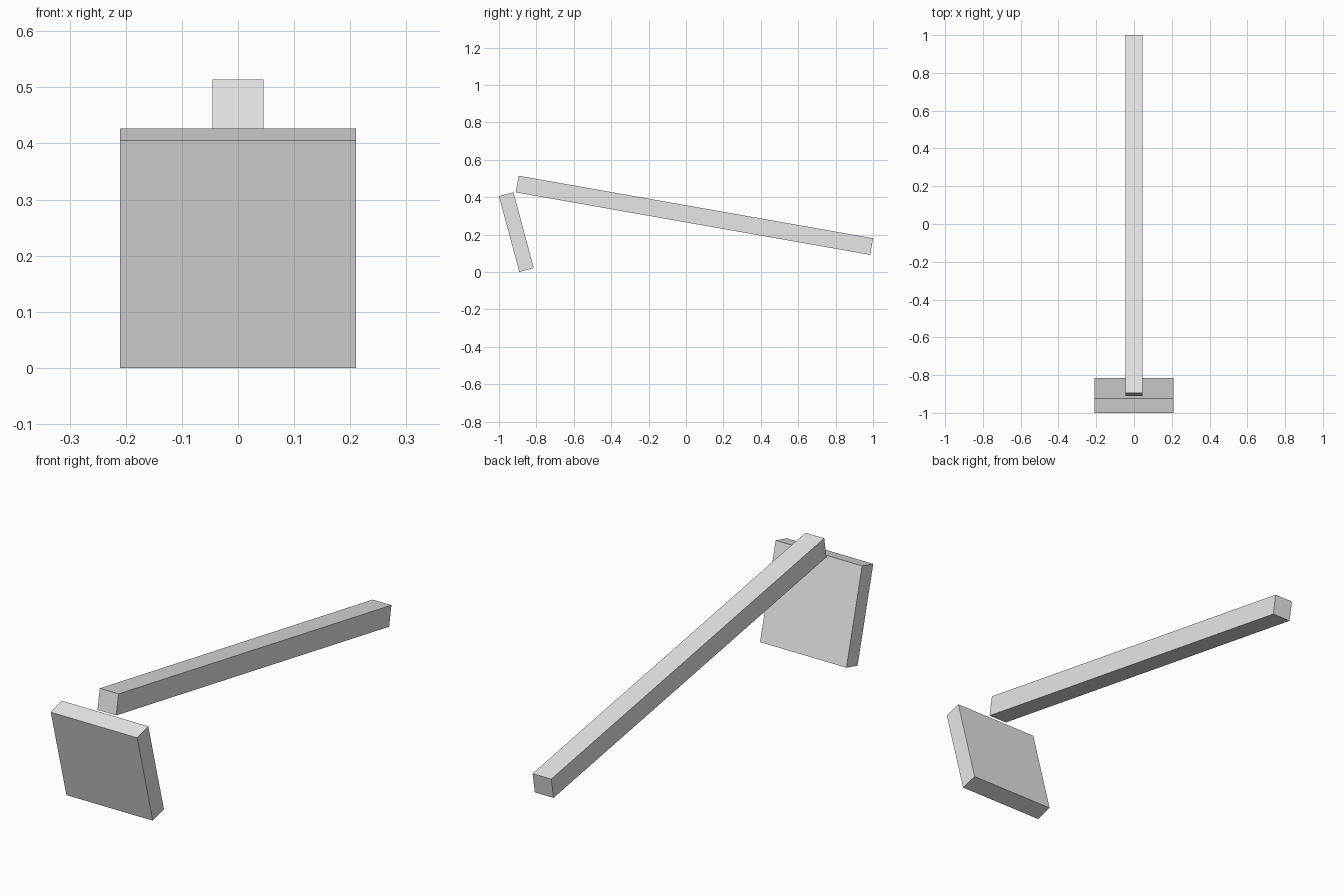
import bpy
from math import radians

cube = bpy.data.objects.get("Cube")
if cube:
    bpy.data.objects.remove(cube, do_unlink=True)

# One plain grey for the whole tool
grey = bpy.data.materials.new("light_grey")
grey.use_nodes = True
colour = (0.8, 0.8, 0.8, 1)
grey.diffuse_color = colour
grey.node_tree.nodes["Principled BSDF"].inputs["Base Color"].default_value = colour


def tilted_box(name, size, centre, tilt):
    """Box of the given size, turned about the x axis by tilt degrees."""
    bpy.ops.mesh.primitive_cube_add(size=1, location=centre)
    box = bpy.context.object
    box.name = name
    box.scale = size
    bpy.ops.object.transform_apply(location=False, rotation=False, scale=True)
    box.rotation_euler.x = radians(tilt)
    box.data.materials.append(grey)
    return box


# Long square handle, sloping down to the back
tilted_box("handle", (0.091, 1.924, 0.09), (0, 0.045, 0.303), -10)

# Square blade hanging below the front end, top leaning forward
tilted_box("blade", (0.42, 0.08, 0.42), (0, -0.907, 0.2132), 15)
